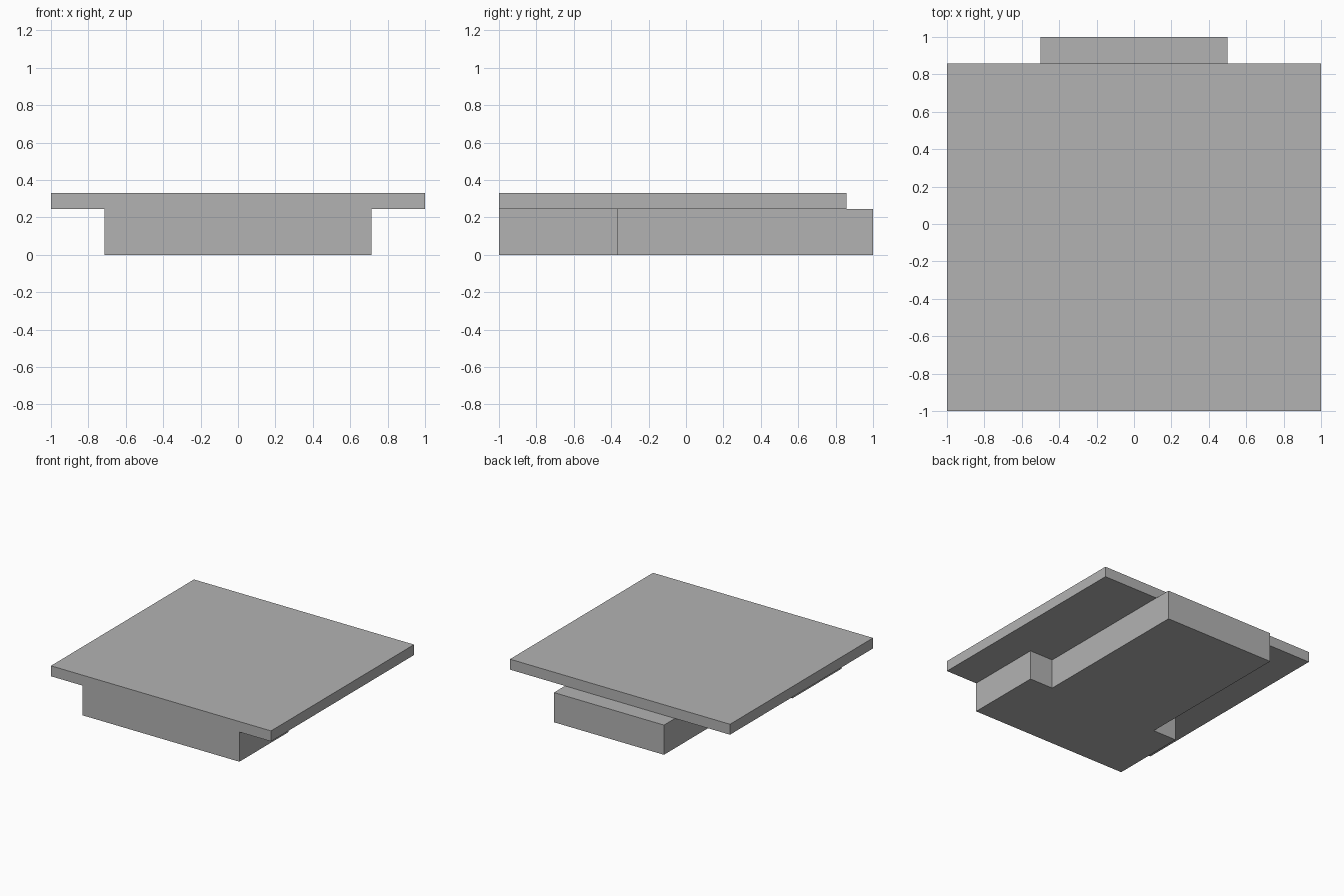
import bpy, bmesh

if "Cube" in bpy.data.objects:
    bpy.data.objects.remove(bpy.data.objects["Cube"])

grey = bpy.data.materials.new("plain grey")
grey.diffuse_color = (0.45, 0.45, 0.45, 1)
grey.use_nodes = True
grey.node_tree.nodes["Principled BSDF"].inputs["Base Color"].default_value = grey.diffuse_color


def extrude_outline(name, outline, z0, z1):
    """Closed prism from a flat outline."""
    bm = bmesh.new()
    face = bm.faces.new([bm.verts.new((x, y, z0)) for x, y in outline])
    top = bmesh.ops.extrude_face_region(bm, geom=[face])["geom"]
    for v in top:
        if isinstance(v, bmesh.types.BMVert):
            v.co.z = z1
    bmesh.ops.recalc_face_normals(bm, faces=bm.faces)
    mesh = bpy.data.meshes.new(name)
    bm.to_mesh(mesh)
    bm.free()
    mesh.materials.append(grey)
    obj = bpy.data.objects.new(name, mesh)
    bpy.context.collection.objects.link(obj)
    return obj


# T-shaped base: wide at the front, narrow tongue reaching out at the back
right = [(0.713, -1), (0.713, -0.363), (0.5, -0.363), (0.5, 1)]
left = [(-x, y) for x, y in reversed(right)]
extrude_outline("base", right + left, 0, 0.244)

# Overhanging top slab
extrude_outline("top_slab", [(-1, -1), (1, -1), (1, 0.857), (-1, 0.857)], 0.244, 0.33)
